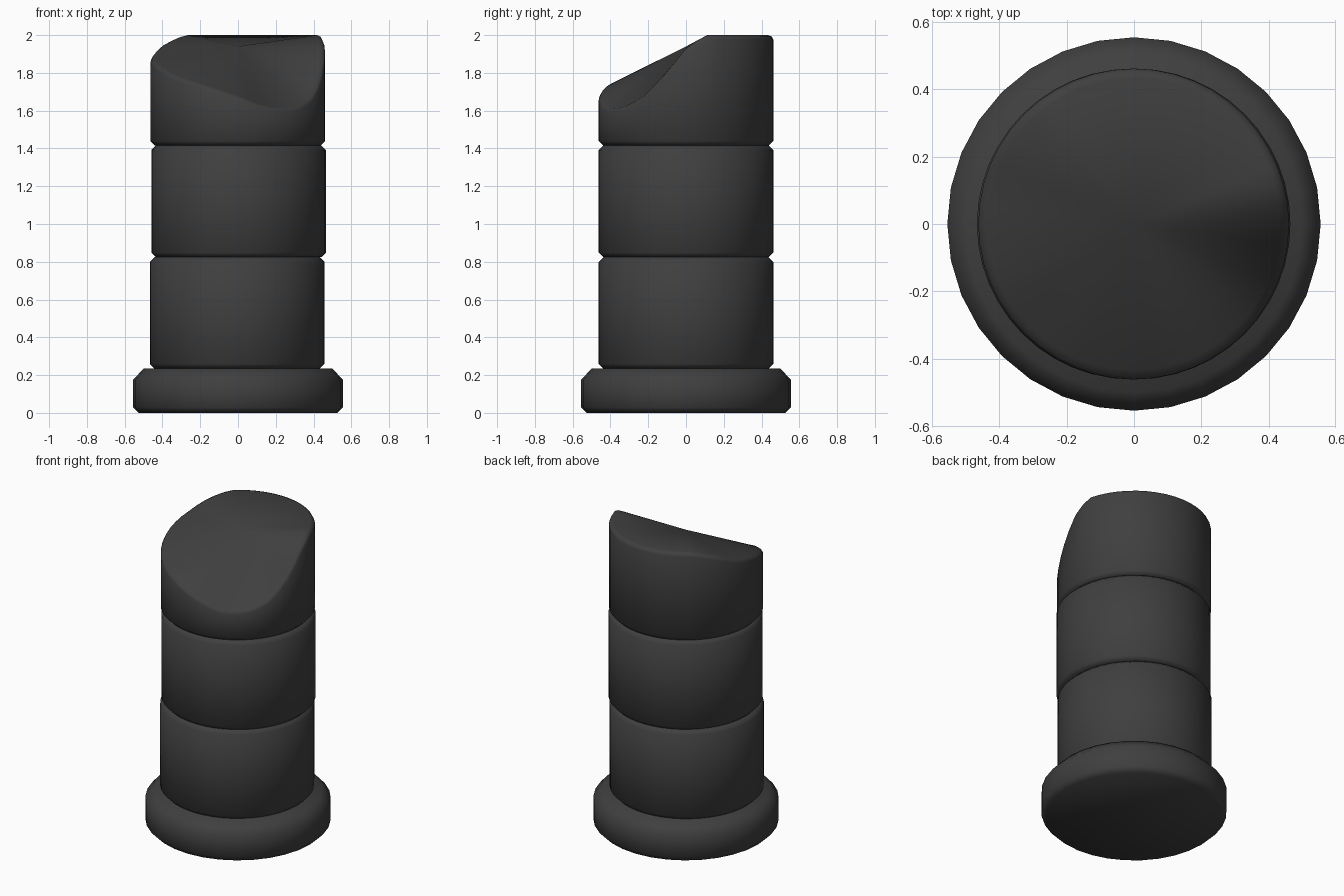
import bpy, bmesh, math

if "Cube" in bpy.data.objects:
    bpy.data.objects.remove(bpy.data.objects["Cube"])

stone = bpy.data.materials.new("dark_stone")
stone.diffuse_color = (0.05, 0.05, 0.05, 1)
stone.use_nodes = True
stone.node_tree.nodes["Principled BSDF"].inputs["Base Color"].default_value = stone.diffuse_color


def lathe(name, rings, sides, x=0.0, apex=None):
    """Stack rings of (radius, height function or number); cap the ends."""
    bm = bmesh.new()
    loops = []
    for r, z in rings:
        loop = []
        for i in range(sides):
            a = math.tau * i / sides
            h = z(math.degrees(a)) if callable(z) else z
            loop.append(bm.verts.new((r * math.cos(a), r * math.sin(a), h)))
        loops.append(loop)
    for low, up in zip(loops, loops[1:]):
        for i in range(sides):
            j = (i + 1) % sides
            bm.faces.new((low[i], low[j], up[j], up[i]))
    bm.faces.new(loops[0][::-1])
    if apex is None:
        bm.faces.new(loops[-1])
    else:
        tip = bm.verts.new((0, 0, apex))
        for i in range(sides):
            bm.faces.new((loops[-1][i], loops[-1][(i + 1) % sides], tip))
    mesh = bpy.data.meshes.new(name)
    bm.to_mesh(mesh)
    bm.free()
    mesh.materials.append(stone)
    ob = bpy.data.objects.new(name, mesh)
    ob.location.x = x
    bpy.context.collection.objects.link(ob)
    bpy.ops.object.select_all(action='DESELECT')
    ob.select_set(True)
    bpy.context.view_layer.objects.active = ob
    bpy.ops.object.shade_smooth_by_angle(angle=math.radians(50))
    return ob


# Height of the broken rim by angle in degrees
RIM = [(0, 1.93), (13, 2.0), (130, 2.0), (148, 1.96), (165, 1.91), (180, 1.88),
       (206, 1.83), (224, 1.785), (244, 1.745), (270, 1.68), (289, 1.625),
       (303, 1.615), (318, 1.635), (332, 1.69), (347, 1.81), (360, 1.93)]


def rim(deg, drop=0.0):
    for (a, h), (b, k) in zip(RIM, RIM[1:]):
        if a <= deg <= b:
            return h + (k - h) * (deg - a) / (b - a) - drop
    return RIM[-1][1] - drop


# Round plinth with chamfered edges
lathe("base", [(0.525, 0), (0.555, 0.03), (0.555, 0.175), (0.5, 0.235)], 32)

# Two whole drums, slightly out of line
R, B = 0.462, 0.024
for name, z0, z1, x in (("lower_drum", 0.235, 0.824, -0.005),
                        ("middle_drum", 0.824, 1.415, 0.003)):
    lathe(name, [(R - B, z0), (R, z0 + B), (R, z1 - B), (R - B, z1)], 48, x)

# Broken top drum with slanted, fractured surface
lathe("broken_top_drum",
      [(R - B, 1.415), (R, 1.415 + B),
       (R, lambda d: rim(d, 0.024)), (R - 0.008, lambda d: rim(d, 0.008)),
       (R - 0.028, rim)], 48, -0.001, apex=1.94)
